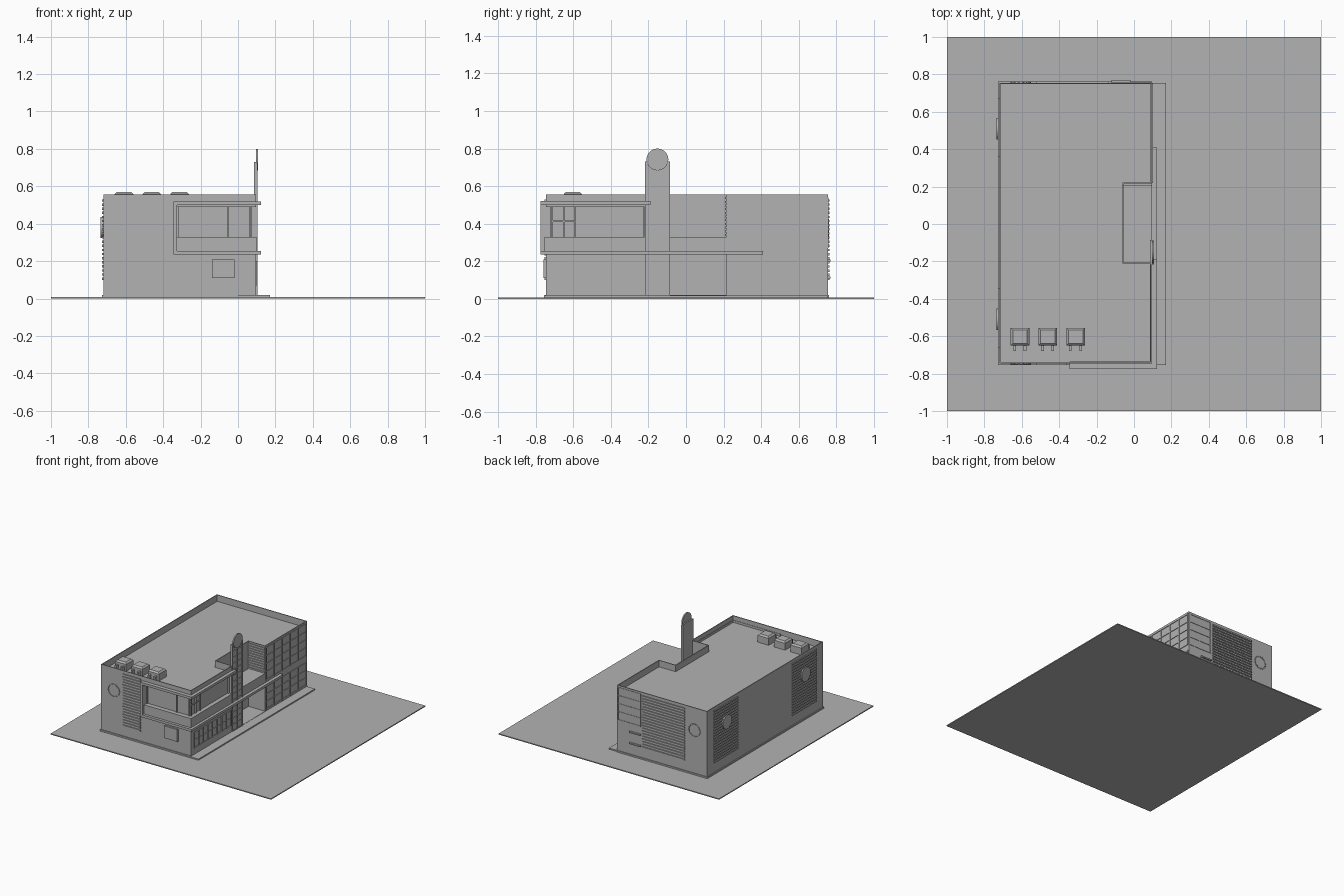
import bpy, bmesh, math
from mathutils import Matrix, Vector

cube = bpy.data.objects.get("Cube")
if cube:
    bpy.data.objects.remove(cube, do_unlink=True)

grey = bpy.data.materials.new("plain_grey")
grey.use_nodes = True
grey.diffuse_color = (0.45, 0.45, 0.45, 1)
grey.node_tree.nodes["Principled BSDF"].inputs["Base Color"].default_value = (0.45, 0.45, 0.45, 1)


def finish(name, bm):
    bmesh.ops.recalc_face_normals(bm, faces=bm.faces)
    mesh = bpy.data.meshes.new(name)
    bm.to_mesh(mesh)
    bm.free()
    mesh.materials.append(grey)
    ob = bpy.data.objects.new(name, mesh)
    bpy.context.collection.objects.link(ob)
    return ob


def add_box(bm, x, y, z):
    """Box from three (low, high) ranges."""
    size = Matrix.Diagonal((x[1] - x[0], y[1] - y[0], z[1] - z[0], 1))
    mid = Matrix.Translation((sum(x) / 2, sum(y) / 2, sum(z) / 2))
    return bmesh.ops.create_cube(bm, size=1, matrix=mid @ size)["verts"]


def boxes(name, *specs):
    bm = bmesh.new()
    for spec in specs:
        add_box(bm, *spec)
    return finish(name, bm)


def prism(name, outline, z0, z1, parapet=0, drop=0):
    """Extruded footprint, optionally with a sunken top inside a parapet."""
    bm = bmesh.new()
    base = bm.faces.new([bm.verts.new((x, y, z0)) for x, y in outline])
    ext = bmesh.ops.extrude_face_region(bm, geom=[base])["geom"]
    top = [f for f in ext if isinstance(f, bmesh.types.BMFace)]
    bmesh.ops.translate(bm, verts=top[0].verts[:], vec=(0, 0, z1 - z0))
    bm.faces.new([v for v in bm.verts if abs(v.co.z - z0) < 1e-6][:len(outline)]) if not base.is_valid else None
    bmesh.ops.recalc_face_normals(bm, faces=bm.faces)
    if parapet:
        bmesh.ops.inset_region(bm, faces=top, thickness=parapet)
        inner = bmesh.ops.extrude_face_region(bm, geom=top)["geom"]
        bmesh.ops.delete(bm, geom=top, context='FACES_ONLY')
        verts = [v for v in inner if isinstance(v, bmesh.types.BMVert)]
        bmesh.ops.translate(bm, verts=verts, vec=(0, 0, -drop))
    return finish(name, bm)


def on_wall(axis, face, depth, u, z):
    """Ranges of a box sticking out of a wall by depth (its sign gives the side)."""
    out = tuple(sorted((face, face + depth)))
    return (out, u, z) if axis == 'x' else (u, out, z)


def louvres(name, axis, face, depth, u, z, count):
    pitch = (z[1] - z[0]) / count
    specs = [on_wall(axis, face, depth, u, (z[0] + i * pitch, z[0] + (i + 0.55) * pitch))
             for i in range(count)]
    return boxes(name, *specs)


def grid(name, axis, face, depth, u, z, cols, rows, bar=0.008):
    """Window mullions and transoms."""
    specs = []
    for i in range(cols + 1):
        c = u[0] + (u[1] - u[0] - bar) * i / cols
        specs.append(on_wall(axis, face, depth, (c, c + bar), z))
    for j in range(rows + 1):
        c = z[0] + (z[1] - z[0] - bar) * j / rows
        specs.append(on_wall(axis, face, depth * 0.8, u, (c, c + bar)))
    return boxes(name, *specs)


def disc(name, centre, radius, depth):
    """Flat disc facing along x."""
    bm = bmesh.new()
    bmesh.ops.create_cone(bm, cap_ends=True, segments=32, radius1=radius, radius2=radius, depth=depth,
                          matrix=Matrix.Translation(centre) @ Matrix.Rotation(math.pi / 2, 4, 'Y'))
    return finish(name, bm)


W, E, S, N = -0.72, 0.096, -0.745, 0.755      # outer walls
BACK, NS, NN = -0.055, -0.205, 0.215          # courtyard notch

# Ground and pavement
boxes("ground", ((-1, 1), (-1, 1), (0, 0.008)))
boxes("pavement", ((0, 0.17), (S - 0.01, N), (0.006, 0.018)))
boxes("plinth", ((W - 0.006, E), (S - 0.008, N + 0.006), (0.006, 0.02)))

# Building storeys
east_notch = [(E, NS), (BACK, NS), (BACK, NN), (E, NN)]
rest = [(E, N), (W, N)]
prism("ground_floor", [(W, S), (E, S)] + east_notch + rest, 0.008, 0.235)
boxes("middle_band", ((W, E), (S, N), (0.235, 0.33)))
glass_x, glass_y = E - 0.03, S + 0.03
prism("upper_floor", [(W, S), (-0.325, S), (-0.325, glass_y), (glass_x, glass_y), (glass_x, -0.22),
                      (E, -0.22)] + east_notch + rest, 0.33, 0.495)
prism("roof_and_parapet", [(W, S), (E, S)] + east_notch + rest, 0.49, 0.555, 0.01, 0.053)

# Wrap-around canopies and window frame
CX, CY = 0.122, -0.775
for name, z, end in (("upper_canopy", (0.5, 0.52), -0.19), ("lower_canopy", (0.235, 0.255), 0.41)):
    boxes(name, ((-0.345, CX), (CY, S + 0.01), z), ((E - 0.01, CX), (S, end), z))
boxes("window_frame_fin", ((-0.345, -0.325), (CY, S + 0.01), (0.25, 0.505)))
boxes("spandrel", ((-0.325, E + 0.004), (S - 0.008, S), (0.255, 0.33)),
      ((E, E + 0.004), (S, -0.22), (0.255, 0.33)))

# Upper corner window bars
boxes("front_window_bars", *[((x, x + 0.008), (glass_y - 0.01, glass_y), (0.33, 0.495))
                             for x in (-0.325, -0.055, 0.058)])
boxes("side_window_bars", *[((glass_x, glass_x + 0.01), (y, y + 0.008), (0.33, 0.495))
                            for y in (glass_y, -0.655, -0.595, -0.228)])
boxes("side_window_rail", ((glass_x, glass_x + 0.008), (glass_y, -0.595), (0.41, 0.418)))

# East facade glazing
grid("shop_window_bars", 'x', E, 0.006, (-0.71, -0.23), (0.07, 0.2), 8, 2, 0.006)
grid("north_upper_glazing", 'x', E, 0.006, (NN + 0.005, N - 0.005), (0.27, 0.54), 5, 4)
grid("north_lower_glazing", 'x', E, 0.006, (NN + 0.005, N - 0.005), (0.03, 0.22), 5, 3)

# Tower with round sign
TY = (-0.218, -0.085)
boxes("tower", ((0.086, E + 0.002), TY, (0.008, 0.73)))
grid("tower_lattice", 'x', E + 0.002, 0.006, TY, (0.02, 0.725), 2, 14, 0.007)
disc("tower_sign", (0.102, -0.152, 0.742), 0.058, 0.01)

# Louvre panels
louvres("courtyard_louvres", 'y', NN, -0.008, (BACK, E), (0.335, 0.55), 11)
louvres("front_louvres", 'y', S, -0.008, (-0.52, -0.36), (0.1, 0.54), 20)
louvres("back_louvres", 'y', N, 0.008, (-0.52, -0.135), (0.1, 0.54), 20)
grid("back_corner_glazing", 'y', N, 0.004, (-0.12, 0.09), (0.27, 0.54), 1, 4, 0.006)
for side, label in ((-1, "south"), (1, "north")):
    span = (-0.66, -0.345) if side < 0 else (0.36, 0.67)
    louvres(label + "_west_louvres", 'x', W, -0.007, span, (0.1, 0.54), 20)
    disc(label + "_west_disc", (W - 0.007, side * 0.51, 0.38), 0.057, 0.014)

# Broken ring reliefs on the end walls
for face, label in ((S, "front"), (N, "back")):
    bm = bmesh.new()
    for i in range(14):
        verts = add_box(bm, (-0.008, 0.008), (-0.006, 0.006), (0.046, 0.054))
        spin = Matrix.Rotation(math.tau * i / 14, 4, 'Y')
        bmesh.ops.transform(bm, verts=verts, matrix=Matrix.Translation((-0.605, face, 0.37)) @ spin)
    finish(label + "_ring_relief", bm)

# Small wall hatches
boxes("front_hatch", ((-0.14, -0.02), (S - 0.014, S), (0.11, 0.21)))
boxes("back_hatch_sills", *[((-0.12, -0.02), (N, N + 0.015), (z, z + 0.01)) for z in (0.108, 0.2)])

# Rooftop units with chamfered tops and pipes
for i in range(3):
    x = -0.66 + 0.149 * i
    bm = bmesh.new()
    verts = add_box(bm, (x, x + 0.1), (-0.65, -0.555), (0.5, 0.57))
    top_edges = [e for e in bm.edges if all(v.co.z > 0.56 for v in e.verts)]
    bmesh.ops.bevel(bm, geom=top_edges, offset=0.012, segments=1, affect='EDGES')
    for px in (0.015, 0.07):
        add_box(bm, (x + px, x + px + 0.014), (-0.68, -0.645), (0.5, 0.54))
    finish("roof_unit_%d" % (i + 1), bm)
